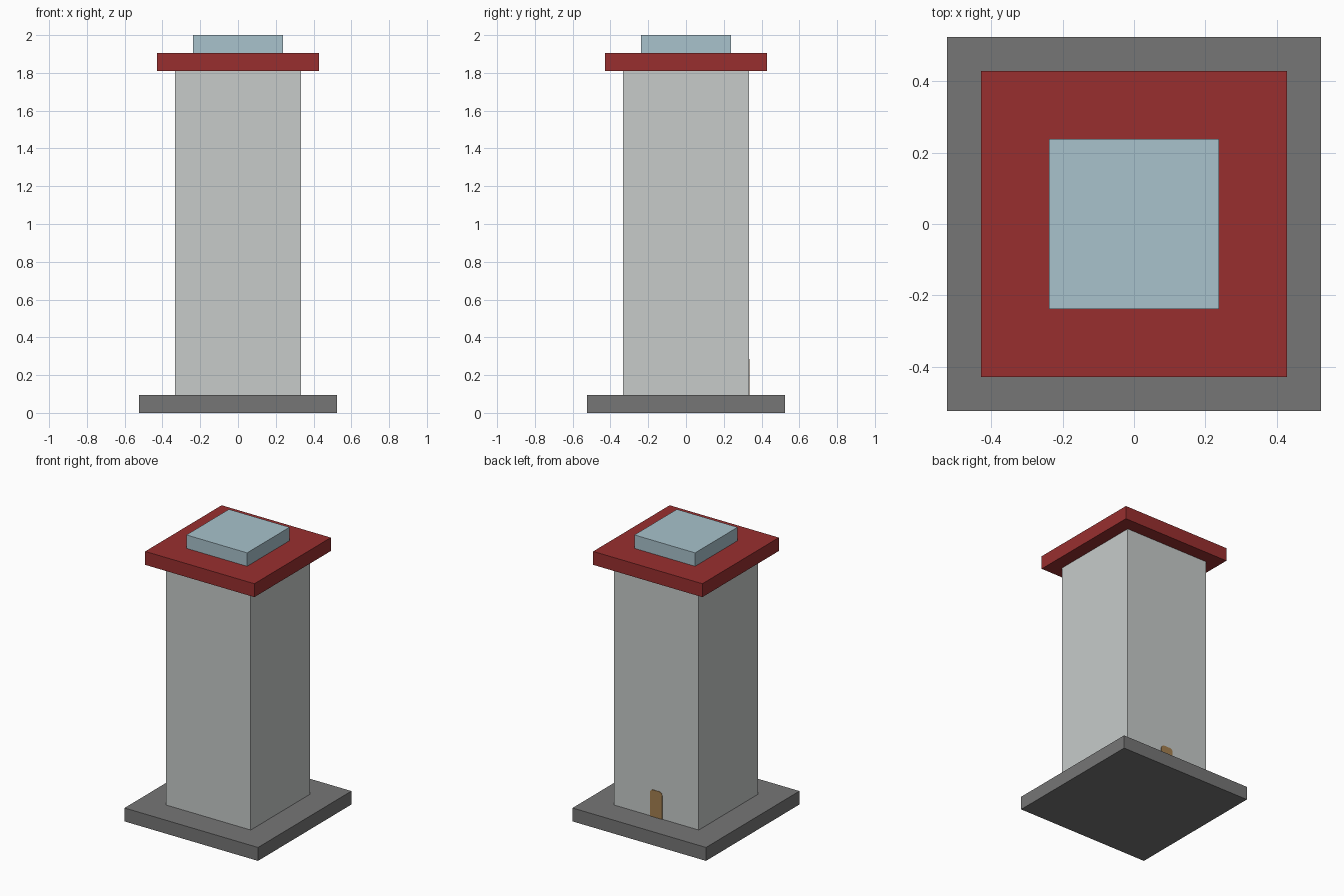
import bpy, bmesh, math

cube = bpy.data.objects.get("Cube")
if cube:
    bpy.data.objects.remove(cube, do_unlink=True)

U = 2 / 42  # building module: the tower is 42 modules high


def srgb(*rgb):
    lin = [((c / 255 + 0.055) / 1.055) ** 2.4 for c in rgb]
    return (*lin, 1.0)


def material(name, color):
    mat = bpy.data.materials.new(name)
    mat.use_nodes = True
    mat.diffuse_color = color
    mat.node_tree.nodes["Principled BSDF"].inputs["Base Color"].default_value = color
    return mat


def add_object(name, bm, mat):
    mesh = bpy.data.meshes.new(name)
    bmesh.ops.recalc_face_normals(bm, faces=bm.faces)
    bm.to_mesh(mesh)
    bm.free()
    mesh.materials.append(mat)
    obj = bpy.data.objects.new(name, mesh)
    bpy.context.collection.objects.link(obj)
    return obj


def slab(name, width, bottom, height, mat):
    """Square block, measured in modules, centred on the tower axis."""
    bm = bmesh.new()
    bmesh.ops.create_cube(bm, size=1)
    bmesh.ops.scale(bm, vec=(width * U, width * U, height * U), verts=bm.verts)
    bmesh.ops.translate(bm, vec=(0, 0, (bottom + height / 2) * U), verts=bm.verts)
    return add_object(name, bm, mat)


dark_grey = material("dark grey stone", srgb(118, 118, 118))
light_grey = material("light grey wall", srgb(199, 203, 202))
red = material("red roof", srgb(153, 47, 47))
pale_blue = material("pale blue cap", srgb(168, 194, 204))
brown = material("brown wood", srgb(164, 128, 80))

# Stacked blocks of the tower
slab("base", 22, 0, 2, dark_grey)
slab("tower_wall", 14, 2, 36, light_grey)
slab("roof", 18, 38, 2, red)
slab("roof_cap", 10, 40, 2, pale_blue)

# Thin door plate with rounded top corners, on the back wall
half, height, radius, steps = U, 4 * U, U / 2, 4
corner = [(half - radius + radius * math.cos(a), height - radius + radius * math.sin(a))
          for a in (math.pi / 2 * i / steps for i in range(steps + 1))]
right_side = [(half, 0)] + corner
outline = right_side + [(-x, z) for x, z in reversed(right_side)]

bm = bmesh.new()
wall_y = 7 * U
face = bm.faces.new([bm.verts.new((x, wall_y - 0.002, 2 * U + z)) for x, z in outline])
extruded = bmesh.ops.extrude_face_region(bm, geom=[face])
moved = [v for v in extruded["geom"] if isinstance(v, bmesh.types.BMVert)]
bmesh.ops.translate(bm, vec=(0, 0.006, 0), verts=moved)
add_object("back_door", bm, brown)
